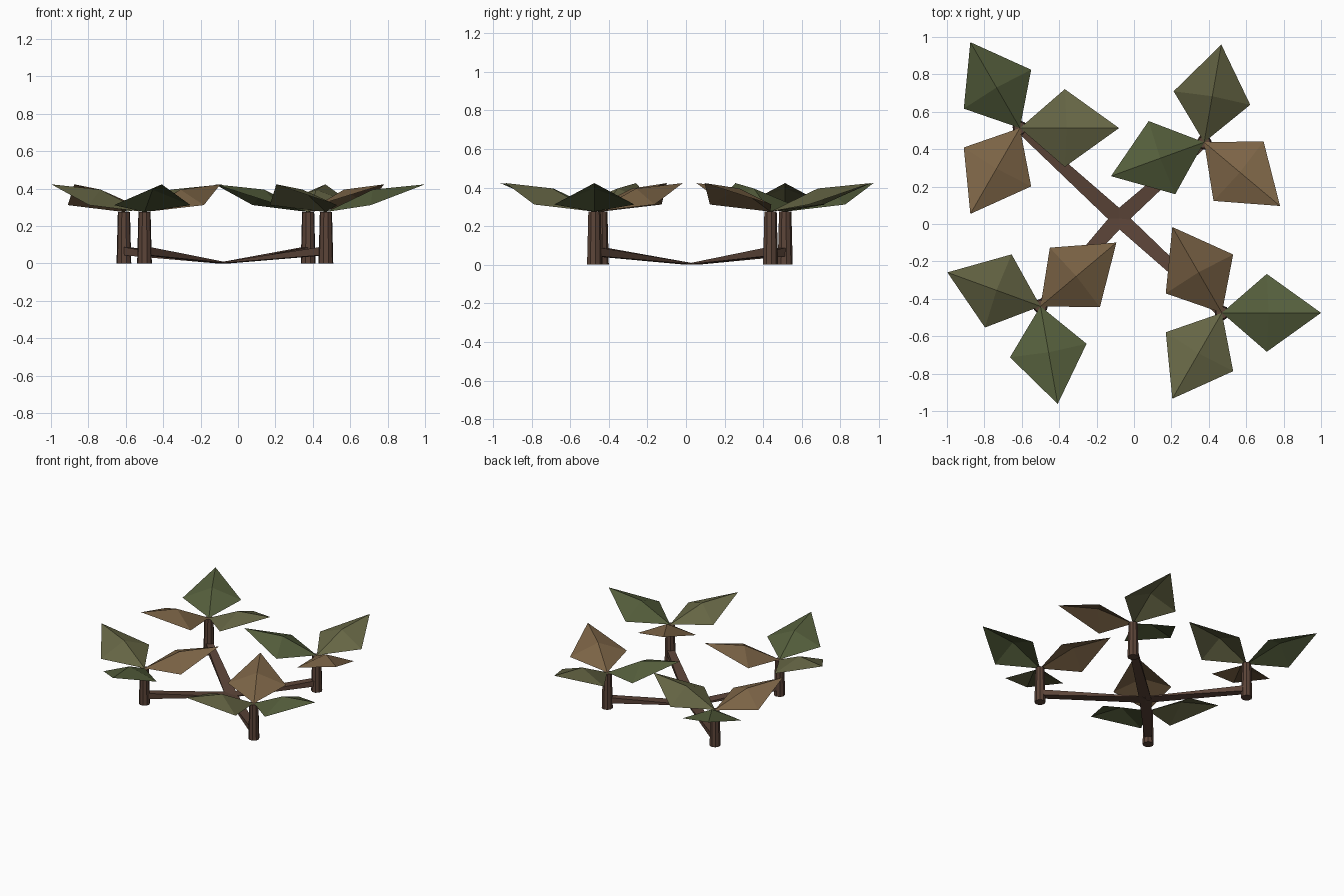
import bpy, bmesh, math
from mathutils import Vector

if "Cube" in bpy.data.objects:
    bpy.data.objects.remove(bpy.data.objects["Cube"])


def material(name, rgb):
    m = bpy.data.materials.new(name)
    m.diffuse_color = tuple((c / 255) ** 2.2 for c in rgb) + (1,)
    m.use_nodes = True
    m.node_tree.nodes["Principled BSDF"].inputs["Base Color"].default_value = m.diffuse_color
    return m


BARK = material("bark", (92, 70, 59))
GREEN = material("green_leaf", (85, 94, 62))
BROWN = material("brown_leaf", (122, 99, 71))
OLIVE = material("olive_leaf", (101, 101, 70))


def make(name, verts, faces, mat):
    me = bpy.data.meshes.new(name)
    me.from_pydata([tuple(v) for v in verts], [], faces)
    me.materials.append(mat)
    ob = bpy.data.objects.new(name, me)
    bpy.context.collection.objects.link(ob)
    return ob


def stem(name, x, y):
    # tapered low-poly stalk
    bpy.ops.mesh.primitive_cone_add(vertices=9, radius1=0.04, radius2=0.033,
                                    depth=0.275, location=(x, y, 0.1375))
    ob = bpy.context.object
    ob.name = name
    ob.data.materials.append(BARK)


def leaf(name, x, y, angle, mat):
    # folded kite: base, two side corners, tip and a raised middle
    pts = [(0, 0, 0.275), (0.24, -0.208, 0.312), (0.53, 0, 0.423),
           (0.24, 0.208, 0.312), (0.25, 0, 0.395)]
    faces = [(0, 1, 4), (1, 2, 4), (2, 3, 4), (3, 0, 4)]
    ob = make(name, pts, faces, mat)
    ob.location = (x, y, 0)
    ob.rotation_euler.z = math.radians(angle)


def runner(name, x, y, hub):
    # ground runner: wide and thin at the hub, narrow and tall at the stem
    end = Vector((x, y, 0))
    side = (end - hub).cross(Vector((0, 0, 1))).normalized()
    verts = []
    for p, w, z0, z1 in ((hub, 0.043, 0.0, 0.004), (end, 0.025, 0.045, 0.09)):
        for s, z in ((-w, z0), (w, z0), (w, z1), (-w, z1)):
            verts.append(p + side * s + Vector((0, 0, z)))
    faces = [(0, 1, 2, 3), (7, 6, 5, 4)]
    faces += [(i, i + 4, (i + 1) % 4 + 4, (i + 1) % 4) for i in range(4)]
    ob = make(name, verts, faces, BARK)
    bm = bmesh.new()
    bm.from_mesh(ob.data)
    bmesh.ops.recalc_face_normals(bm, faces=bm.faces)
    bm.to_mesh(ob.data)
    bm.free()


# four sprouts: position and turn of the green leaf
hub = Vector((-0.08, 0.03, 0))
sprouts = [(0.47, -0.475, 0), (-0.50, -0.44, 280), (0.375, 0.437, 200), (-0.61, 0.513, 120)]
for n, (x, y, turn) in enumerate(sprouts, 1):
    stem(f"stem_{n}", x, y)
    runner(f"runner_{n}", x, y, hub)
    for k, (label, mat) in enumerate((("green", GREEN), ("brown", BROWN), ("olive", OLIVE))):
        leaf(f"{label}_leaf_{n}", x, y, turn + 120 * k, mat)
